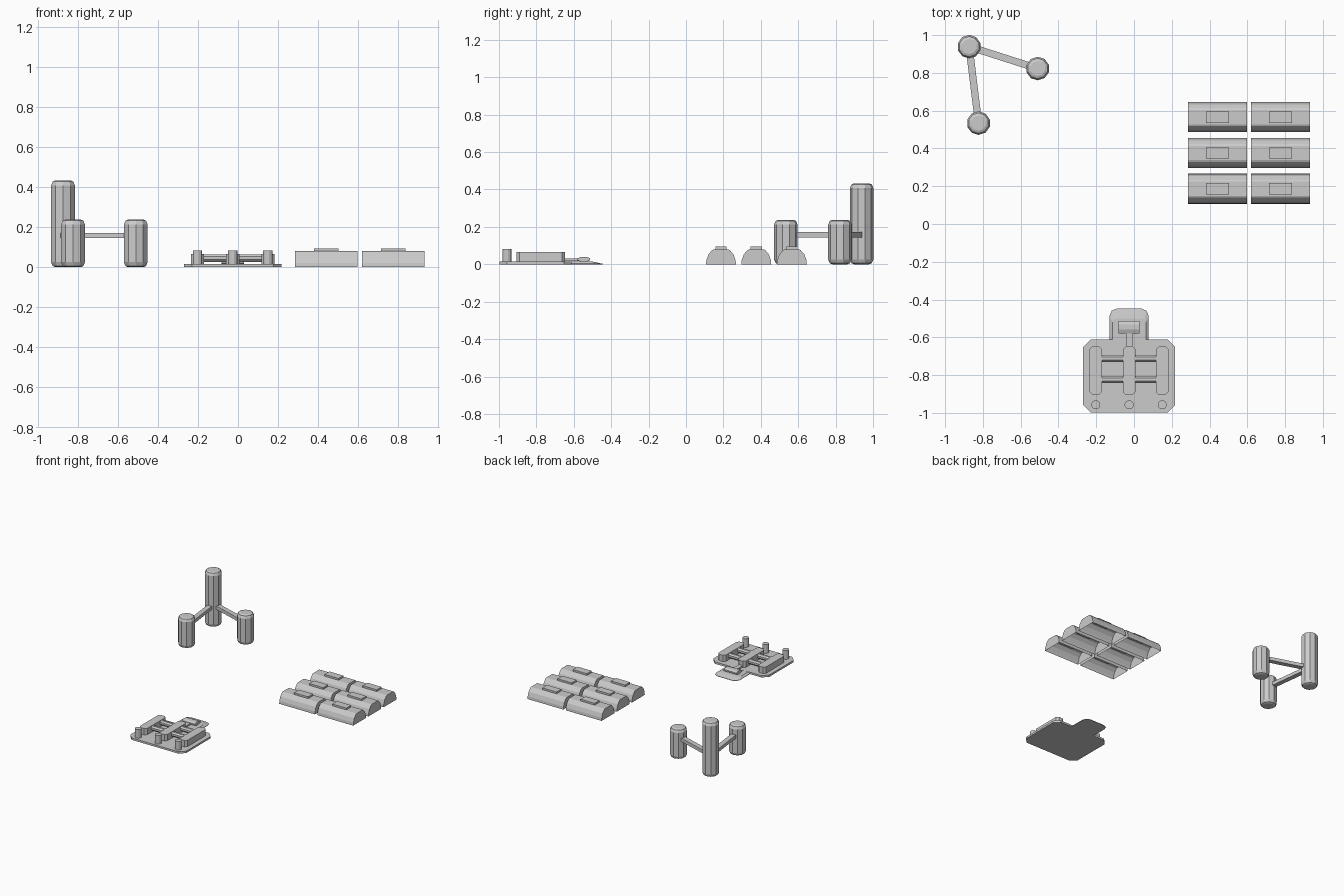
import bpy, bmesh
from math import cos, sin, pi, atan2
from mathutils import Vector, Matrix

if "Cube" in bpy.data.objects:
    bpy.data.objects.remove(bpy.data.objects["Cube"])


def finish(name, bm):
    bmesh.ops.recalc_face_normals(bm, faces=bm.faces[:])
    me = bpy.data.meshes.new(name)
    bm.to_mesh(me)
    bm.free()
    ob = bpy.data.objects.new(name, me)
    bpy.context.collection.objects.link(ob)
    return ob


def loft(name, rings, cap_start=True, cap_end=True, closed=True):
    """Skin a list of equally long point rings."""
    bm = bmesh.new()
    vs = [[bm.verts.new(p) for p in r] for r in rings]
    n = len(vs[0])
    for a, b in zip(vs, vs[1:]):
        for i in range(n if closed else n - 1):
            j = (i + 1) % n
            bm.faces.new((a[i], a[j], b[j], b[i]))
    if cap_start:
        bm.faces.new(vs[0])
    if cap_end:
        bm.faces.new(vs[-1])
    return finish(name, bm)


def circle(x, y, z, r, n):
    return [(x + r * cos(2 * pi * (i + .5) / n), y + r * sin(2 * pi * (i + .5) / n), z)
            for i in range(n)]


def chamfered(x0, x1, y0, y1, c):
    return [(x0 + c, y0), (x1 - c, y0), (x1, y0 + c), (x1, y1 - c),
            (x1 - c, y1), (x0 + c, y1), (x0, y1 - c), (x0, y0 + c)]


def slab(name, outline, z0, z1):
    return loft(name, [[(x, y, z) for x, y in outline] for z in (z0, z1)])


def x_rod(name, x0, x1, y, z, ry, rz, n=8):
    return loft(name, [[(x, y + ry * cos(2 * pi * (i + .5) / n) / cos(pi / n),
                         z + rz * sin(2 * pi * (i + .5) / n) / cos(pi / n))
                        for i in range(n)] for x in (x0, x1)])


def box(name, center, size, angle=0):
    bm = bmesh.new()
    m = Matrix.Translation(center) @ Matrix.Rotation(angle, 4, 'Z') @ Matrix.Diagonal((*size, 1))
    bmesh.ops.create_cube(bm, size=1, matrix=m)
    return finish(name, bm)


# three chamfered pylons
def pylon(name, x, y, h):
    prof = [(.040, 0), (.054, .006), (.0625, .025), (.0625, h - .025), (.054, h - .006), (.040, h)]
    loft(name, [circle(x, y, z, r, 10) for r, z in prof])


tall = Vector((-.873, .939, .158))
pylon("tall_pylon", tall.x, tall.y, .433)
for k, (x, y) in enumerate([(-.823, .534), (-.51, .823)]):
    pylon(f"short_pylon_{k}", x, y, .238)
    # link bar to the tall pylon
    d = Vector((x, y, .158)) - tall
    box(f"link_bar_{k}", tall + d / 2, (d.length, .038, .027), atan2(d.y, d.x))

# six open-bottomed domed blocks with a raised lid
half = [(.08, 0), (.078, .022), (.067, .053), (.047, .076), (.038, .08)]
dome = half + [(-y, z) for y, z in reversed(half)]
for cx in (.441, .775):
    for cy in (.566, .376, .187):
        loft("domed_block", [[(cx + s * .156, cy + y, z) for y, z in dome] for s in (-1, 1)],
             closed=False)
        box("block_lid", (cx, cy, .083), (.122, .06, .022))

# base plate with sloped tongue at the back
C = -.026
slab("base_plate", chamfered(-.27, .218, -.998, -.612, .04), 0, .015)
w = .104


def tongue(z, wx, y1, c):
    return [(C - wx, -.63, z), (C + wx, -.63, z), (C + wx, y1 - c, z),
            (C + wx - c * .3, y1 - c * .3, z), (C + wx - c, y1, z),
            (C - wx + c, y1, z), (C - wx + c * .3, y1 - c * .3, z), (C - wx, y1 - c, z)]


loft("plate_tongue", [tongue(0, w, -.447, .04), tongue(.003, w, -.447, .04),
                      tongue(.0145, w - .015, -.5, .02)])

# three long pads, each with a round post in front
for k, x in enumerate((-.202, C, .149)):
    slab(f"pad_{k}", chamfered(x - .033, x + .033, -.905, -.647, .016), .01, .065)
    loft(f"post_{k}", [circle(x, -.957, z, .024, 12) for z in (0, .083)])

# cross rods between the pads
for k, y in enumerate((-.712, -.823)):
    x_rod(f"cross_rod_{k}", -.19, .14, y, .045, .018, .018)

# rear handle and stem
box("handle_stem", (C, -.60, .024), (.034, .11, .012))
x_rod("rear_handle", -.082, .03, -.546, .027, .033, .013)
